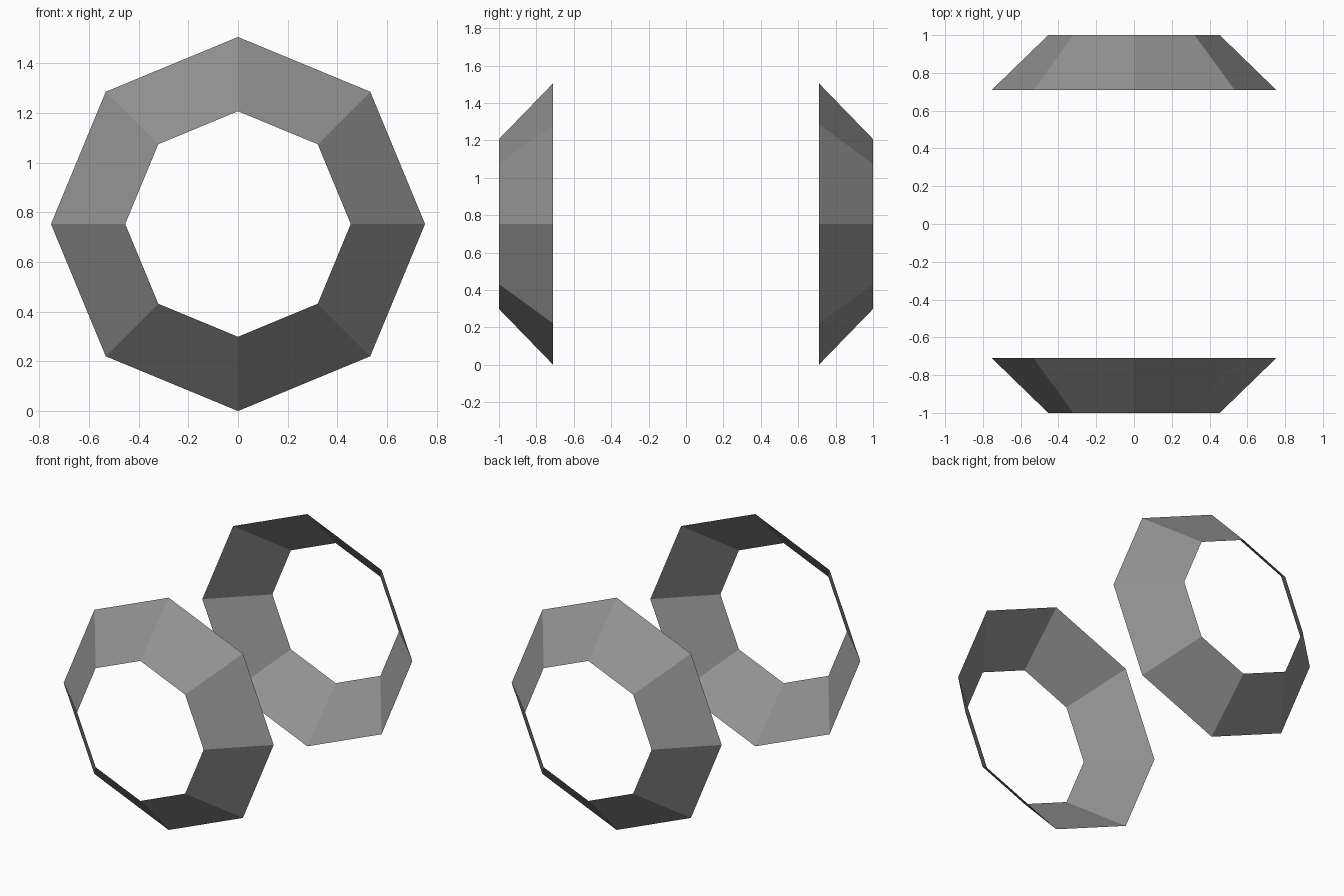
import bpy
import math

if "Cube" in bpy.data.objects:
    bpy.data.objects.remove(bpy.data.objects["Cube"])

INNER_Y, OUTER_Y = 0.71, 1.0      # wide rim and narrow rim distance from centre
WIDE_R, NARROW_R = 0.753, 0.454   # octagon corner radii

# Dark grey shared by both bands
dark_grey = bpy.data.materials.new("dark_grey")
dark_grey.diffuse_color = (0.29, 0.29, 0.29, 1)
dark_grey.use_nodes = True
dark_grey.node_tree.nodes["Principled BSDF"].inputs["Base Color"].default_value = dark_grey.diffuse_color


def band(name, side):
    """Open eight-sided tapered band, narrowing away from the centre."""
    bpy.ops.mesh.primitive_cone_add(
        vertices=8, radius1=WIDE_R, radius2=NARROW_R,
        depth=OUTER_Y - INNER_Y, end_fill_type='NOTHING',
        location=(0, side * (INNER_Y + OUTER_Y) / 2, WIDE_R),
        rotation=(-side * math.pi / 2, 0, 0))
    obj = bpy.context.object
    obj.name = name
    bpy.ops.object.transform_apply(location=True, rotation=True, scale=True)
    bpy.ops.object.shade_flat()
    obj.data.materials.append(dark_grey)


# Matching front and back bands
band("front_band", -1)
band("back_band", 1)
